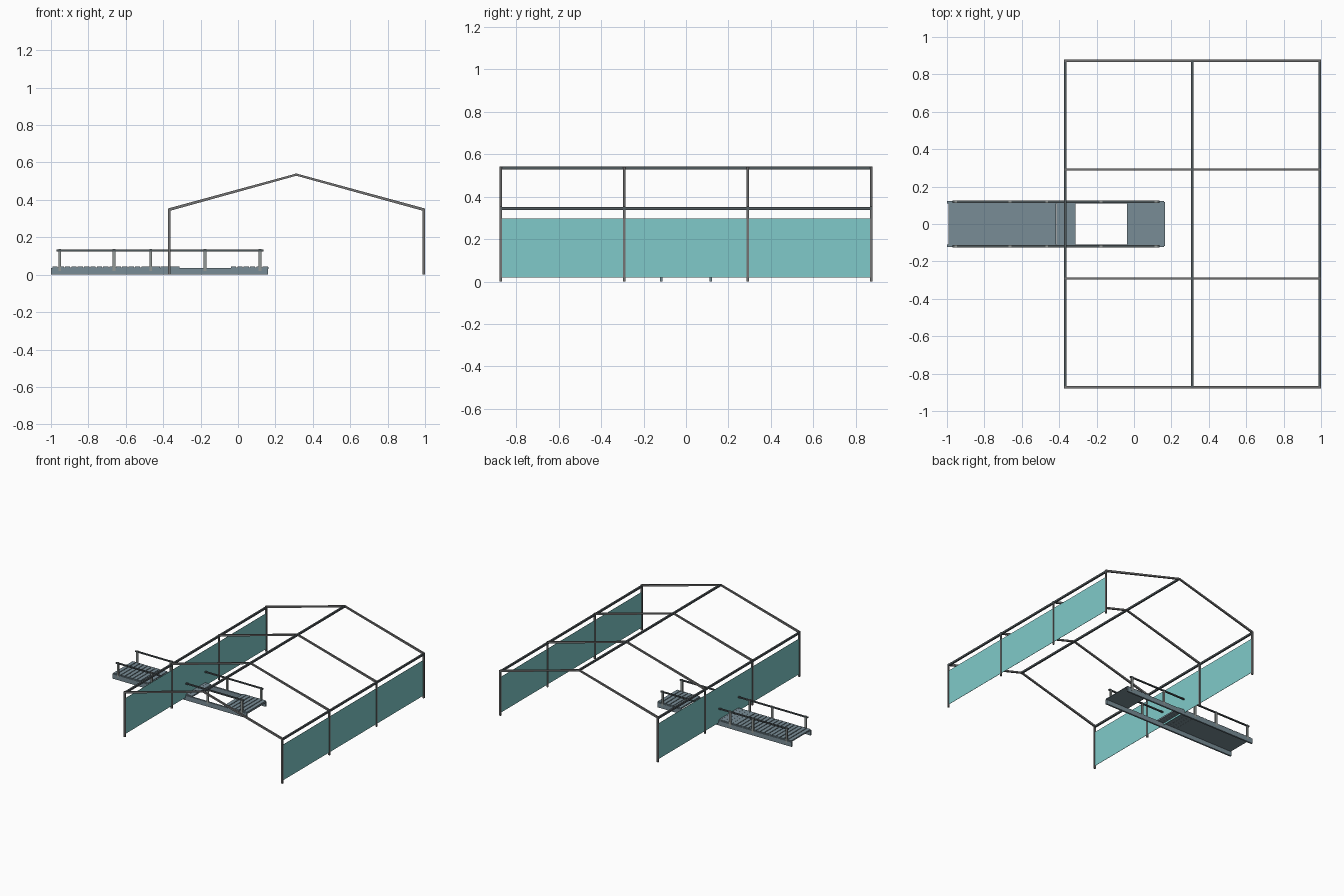
import bpy, bmesh
from mathutils import Vector, Matrix

if "Cube" in bpy.data.objects:
    bpy.data.objects.remove(bpy.data.objects["Cube"])


def material(name, rgb):
    m = bpy.data.materials.new(name)
    m.diffuse_color = (*rgb, 1)
    m.use_nodes = True
    m.node_tree.nodes["Principled BSDF"].inputs["Base Color"].default_value = m.diffuse_color
    return m


steel = material("steel grey", (0.175, 0.175, 0.175))
dark = material("dark steel", (0.08, 0.1, 0.108))
teal = material("teal sheet", (0.215, 0.59, 0.585))
slate = material("slate decking", (0.19, 0.265, 0.305))
post_grey = material("post grey", (0.29, 0.315, 0.305))


def add_box(bm, lo, hi):
    lo, hi = Vector(lo), Vector(hi)
    bmesh.ops.create_cube(bm, size=1, matrix=Matrix.Translation((lo + hi) / 2)
                          @ Matrix.Diagonal((*(hi - lo), 1)))


def finish(name, bm, mat):
    bmesh.ops.recalc_face_normals(bm, faces=bm.faces)
    me = bpy.data.meshes.new(name)
    bm.to_mesh(me)
    bm.free()
    me.materials.append(mat)
    bpy.context.collection.objects.link(bpy.data.objects.new(name, me))


def boxes(name, pairs, mat):
    bm = bmesh.new()
    for lo, hi in pairs:
        add_box(bm, lo, hi)
    finish(name, bm, mat)


XL, XM, XR = -0.368, 0.312, 0.993      # left wall, ridge, right wall
EAVE, RIDGE, T = 0.348, 0.535, 0.006   # heights and half thickness
YS = (-0.873, -0.291, 0.291, 0.873)

# Portal frames: gabled outline extruded along y
for i, y in enumerate(YS):
    outer = [(XL - T, 0), (XL - T, EAVE + T), (XM, RIDGE + T), (XR + T, EAVE + T), (XR + T, 0)]
    inner = [(XR - T, 0), (XR - T, EAVE - T), (XM, RIDGE - T), (XL + T, EAVE - T), (XL + T, 0)]
    bm = bmesh.new()
    rings = [[bm.verts.new((x, y + s * T, z)) for x, z in outer + inner] for s in (-1, 1)]
    n = len(rings[0])
    for r in rings:
        for k in range(4):
            bm.faces.new((r[k], r[k + 1], r[n - 2 - k], r[n - 1 - k]))
    for k in range(n):
        j = (k + 1) % n
        bm.faces.new((rings[0][k], rings[0][j], rings[1][j], rings[1][k]))
    finish(f"portal_frame_{i + 1}", bm, steel)

# Longitudinal beams
for name, x, z in (("left_eave_beam", XL, EAVE - 0.005), ("ridge_beam", XM, RIDGE),
                   ("right_eave_beam", XR, EAVE - 0.005)):
    boxes(name, [((x - 0.0065, YS[0], z - 0.007), (x + 0.0065, YS[3], z + 0.007))], dark)

# Side wall sheets
for name, x in (("left_wall_sheet", XL), ("right_wall_sheet", XR)):
    boxes(name, [((x - 0.001, YS[0], 0.02), (x + 0.001, YS[3], 0.298))], teal)

# Walkway side beams
for name, y in (("walkway_beam_front", -0.117), ("walkway_beam_back", 0.117)):
    boxes(name, [((-1, y - 0.0065, 0), (0.16, y + 0.0065, 0.037))], slate)

# Deck: raised boards with low strips between, a close-laid stretch and an open pit
boards, strips = [], []
for start, count, gap in ((-0.993, 14, 0.006), (-0.517, 6, 0.001), (-0.038, 6, 0.006)):
    for k in range(count):
        x = start + k * 0.034
        boards.append(((x, -0.119, 0.034), (x + 0.034 - gap, 0.119, 0.045)))
        if gap > 0.002:
            strips.append(((x + 0.034 - gap, -0.117, 0.034), (x + 0.034, 0.117, 0.039)))
boxes("deck_boards", boards, slate)
boxes("deck_strips", strips, slate)

# Handrails and posts
for side, y in (("front", -0.119), ("back", 0.119)):
    boxes(f"handrail_{side}", [((-0.97, y - 0.006, 0.125), (0.135, y + 0.006, 0.134))], dark)
    boxes(f"rail_posts_{side}",
          [((x - 0.0075, y - 0.0055, 0.02), (x + 0.0075, y + 0.0055, 0.137))
           for x in (-0.953, -0.663, -0.467, -0.177, 0.118)], post_grey)
